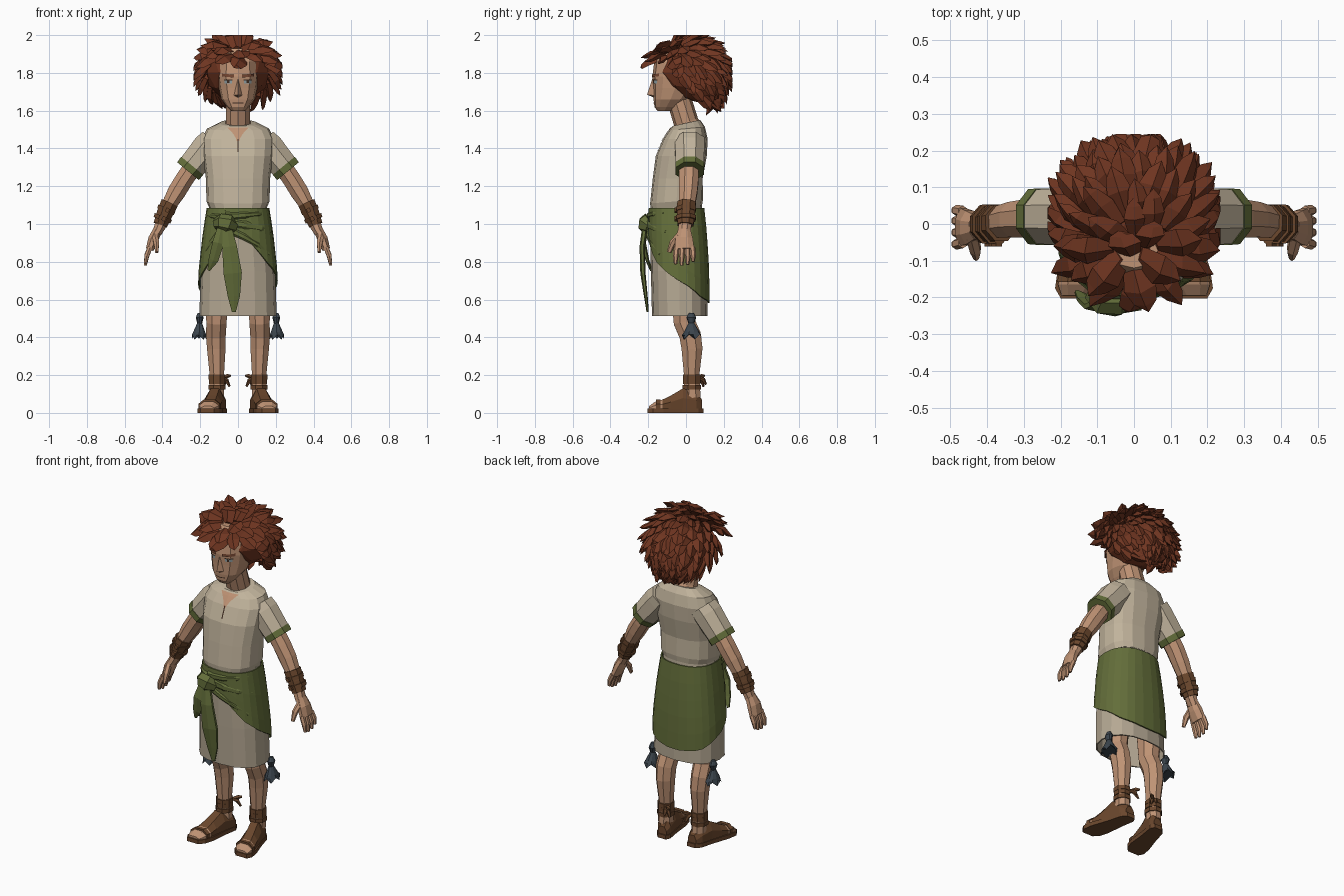
import bpy, bmesh, math, random
from mathutils import Vector as V
from mathutils.bvhtree import BVHTree

if "Cube" in bpy.data.objects:
    bpy.data.objects.remove(bpy.data.objects["Cube"])

random.seed(4)
COLORS = dict(skin=(.52, .29, .175), cream=(.53, .45, .33), linen=(.46, .39, .29), green=(.125, .155, .042),
              hair=(.16, .036, .015), leather=(.145, .063, .026), slate=(.045, .06, .075),
              dark=(.05, .025, .015), eye=(.28, .36, .38), brow=(.17, .06, .03))
MATS = {}
for k, c in COLORS.items():
    MATS[k] = bpy.data.materials.new(k)
    MATS[k].diffuse_color = (*c, 1)


def make(name, verts, faces, *mats):
    me = bpy.data.meshes.new(name)
    me.from_pydata([tuple(v) for v in verts], [], faces)
    bm = bmesh.new()
    bm.from_mesh(me)
    bmesh.ops.recalc_face_normals(bm, faces=bm.faces)
    bm.to_mesh(me)
    bm.free()
    for m in mats:
        me.materials.append(MATS[m])
    ob = bpy.data.objects.new(name, me)
    bpy.context.collection.objects.link(ob)
    return ob


def skin_rings(name, rings, *mats, caps=True, closed=True):
    n = len(rings[0])
    faces = [(r * n + i, r * n + (i + 1) % n, (r + 1) * n + (i + 1) % n, (r + 1) * n + i)
             for r in range(len(rings) - 1) for i in range(n if closed else n - 1)]
    if caps:
        faces += [tuple(range(n)), tuple(range((len(rings) - 1) * n, len(rings) * n))]
    return make(name, [p for r in rings for p in r], faces, *mats)


def spow(c, p):
    return math.copysign(abs(c) ** p, c)


def loft(name, rows, n, mat, p=.85, caps=True):
    """rows: z, half width, front y, back y, tilt"""
    rings = []
    for z, rx, f, b, k in rows:
        ring = []
        for i in range(n):
            a = math.tau * i / n
            dy = (b - f) / 2 * spow(math.sin(a), p)
            ring.append((rx * spow(math.cos(a), p), (f + b) / 2 + dy, z + k * dy))
        rings.append(ring)
    return skin_rings(name, rings, mat, caps=caps)


def tube(name, pts, n, mat, side=1, caps=True, ref=(0, 1, 0)):
    """pts: x, y, z, radius across, radius along ref"""
    P = [V(p[:3]) for p in pts]
    rings = []
    for i, q in enumerate(pts):
        t = (P[min(i + 1, len(P) - 1)] - P[max(i - 1, 0)]).normalized()
        v = (V(ref) - t * t.dot(V(ref))).normalized()
        u = t.cross(v)
        ring = [P[i] + u * q[3] * math.cos(math.tau * (j + .5) / n) + v * q[4] * math.sin(math.tau * (j + .5) / n)
                for j in range(n)]
        rings.append([(side * w.x, w.y, w.z) for w in ring])
    return skin_rings(name, rings, mat, caps=caps)


def decal(name, target, f, nu, nv, mat, off=.004):
    """thin plate laid on the front of a target; f(u, v) gives x, z"""
    bvh = BVHTree.FromPolygons([v.co for v in target.data.vertices], [p.vertices for p in target.data.polygons])
    rings = []
    for j in range(nv + 1):
        row = []
        for i in range(nu + 1):
            x, z = f(i / nu, j / nv)
            hit = bvh.ray_cast(V((x, -1, z)), V((0, 1, 0)))[0]
            row.append((x, (hit.y if hit else -.1) - off, z))
        rings.append(row)
    return skin_rings(name, rings, mat, caps=False, closed=False)


def rect(x0, x1, z0, z1, slant=0):
    return lambda u, v: (x0 + (x1 - x0) * u, z0 + (z1 - z0) * v + slant * u)


# head, neck and face
head = loft("head", [(1.597, .035, -.15, -.08, 0), (1.62, .058, -.167, -.04, 0), (1.66, .088, -.172, .01, 0),
                     (1.72, .102, -.174, .06, 0), (1.78, .11, -.178, .09, 0), (1.86, .106, -.168, .1, 0),
                     (1.93, .07, -.12, .06, 0)], 12, "skin", .8)
tube("neck", [(0, .03, 1.46, .085, .08), (0, 0, 1.54, .068, .066), (0, -.04, 1.67, .065, .065)], 10, "skin")
make("nose", [(0, -.176, 1.775), (0, -.206, 1.685), (-.023, -.166, 1.68), (.023, -.166, 1.68), (0, -.168, 1.668),
              (-.012, -.165, 1.77), (.012, -.165, 1.77)],
     [(0, 5, 2, 1), (0, 1, 3, 6), (1, 2, 4), (1, 4, 3)], "skin")
decal("mouth", head, rect(-.03, .03, 1.638, 1.643), 2, 1, "dark", .003)
for s in (-1, 1):
    decal("eyebrow", head, rect(s * .02, s * .085, 1.775, 1.79, .006), 4, 1, "brow", .008)
    decal("eyelid_line", head, rect(s * .03, s * .075, 1.760, 1.766), 3, 1, "dark", .004)
    decal("eye", head, rect(s * .033, s * .072, 1.745, 1.760), 3, 1, "eye", .004)
    decal("pupil", head, rect(s * .046, s * .057, 1.746, 1.760), 1, 1, "dark", .006)

# shirt with neck opening
shirt = loft("shirt", [(1.085, .152, -.187, .085, .1), (1.12, .167, -.19, .09, .08), (1.24, .17, -.176, .088, 0),
                       (1.36, .185, -.16, .11, 0), (1.45, .19, -.122, .115, 0), (1.505, .165, -.09, .1, .1),
                       (1.535, .095, -.07, .075, .22)], 16, "cream", .8)
decal("neck_opening", shirt, lambda u, v: ((u - .5) * (.014 + .1 * v ** 1.5), 1.44 + .072 * v), 6, 5, "skin")
decal("neck_slit", shirt, lambda u, v: ((u - .5) * .007, 1.38 + .07 * v), 2, 3, "dark")

# skirt surface, shared by the skirt and the wrap
SK = [(.512, .205, -.18, .115), (.75, .197, -.186, .112), (.95, .175, -.19, .1), (1.11, .15, -.185, .083)]


def skirt_pt(deg, z, off=0):
    z = max(SK[0][0], min(SK[-1][0], z))
    lo, hi = next((a, b) for a, b in zip(SK, SK[1:]) if z <= b[0])
    t = (z - lo[0]) / (hi[0] - lo[0])
    rx, f, b = (lo[i] + (hi[i] - lo[i]) * t for i in (1, 2, 3))
    a = math.radians(deg)
    return ((rx + off) * spow(math.cos(a), .85), (f + b) / 2 + ((b - f) / 2 + off) * spow(math.sin(a), .85), z)


skirt = skin_rings("skirt", [[skirt_pt(i * 22.5, z) for i in range(16)] for z in (.512, .75, .95, 1.11)],
                   "linen", caps=False)
HEM = [(-112, .95), (-90, .94), (-70, .89), (-45, .8), (0, .7), (45, .61), (90, .58), (135, .6), (180, .68),
       (215, .76), (235, .85), (250, .95)]
degs = [-112 + 362 * i / 26 for i in range(27)]


def hem(d):
    a, b = next((a, b) for a, b in zip(HEM, HEM[1:]) if d <= b[0] + 1e-6)
    return a[1] + (b[1] - a[1]) * (d - a[0]) / (b[0] - a[0])


wrap = skin_rings("green_wrap", [[skirt_pt(d, 1.085 + (hem(d) - 1.085) * v / 5, .012) for d in degs]
                                 for v in range(6)], "green", caps=False, closed=False)
for ob in (skirt, wrap):
    m = ob.modifiers.new("thickness", "SOLIDIFY")
    m.thickness, m.offset = .008, -1

# wrap folds, knot and hanging tails
for z0, z1, d1, r in ((1.04, 1.06, -25, .018), (1.01, .96, -20, .022), (.98, .84, -35, .018),
                      (1.03, 1.05, -160, .018), (.99, .86, -150, .02)):
    tube("wrap_fold", [(*skirt_pt(-108 + (d1 + 108) * t, z0 + (z1 - z0) * t, .012), .012 * (1.1 - t), r * (1.3 - t))
                       for t in (0, .33, .66, 1)], 6, "green", ref=(0, 0, 1))
tube("knot", [(-.12, -.19, 1.0, .02, .03), (-.09, -.215, 1.01, .035, .045), (-.05, -.22, 1.0, .035, .05),
              (-.015, -.195, .98, .02, .03)], 6, "green", ref=(0, 0, 1))
tube("long_tail", [(-.06, -.215, 1.0, .025, .015), (-.045, -.232, .88, .045, .014), (-.028, -.228, .74, .056, .014),
                   (-.022, -.213, .62, .038, .01), (-.022, -.203, .535, .012, .006)], 6, "green")
tube("short_tail", [(-.085, -.21, 1.0, .02, .015), (-.105, -.225, .9, .035, .013), (-.13, -.205, .81, .03, .01),
                    (-.155, -.185, .755, .008, .006)], 6, "green")

# mirrored limbs and accessories
for s in (-1, 1):
    tube("sleeve", [(.13, .02, 1.44, .08, .085), (.16, .02, 1.405, .088, .085), (.245, .02, 1.304, .079, .08)],
         8, "cream", s)
    tube("sleeve_trim", [(.242, .02, 1.308, .082, .083), (.265, .02, 1.28, .08, .081)], 8, "green", s)
    tube("arm", [(.22, .015, 1.33, .052, .056), (.285, .015, 1.235, .052, .056), (.325, .012, 1.17, .052, .052),
                 (.365, .005, 1.1, .042, .046), (.412, -.005, .99, .033, .036), (.43, -.01, .95, .026, .038)],
         8, "skin", s)
    tube("wrist_cuff", [(.362, .003, 1.112, .05, .053), (.388, 0, 1.055, .046, .052), (.412, -.003, .995, .04, .046)],
         8, "leather", s)
    for z in (1.075, 1.03):
        x = .38 + (1.075 - z) * .42
        tube("cuff_strap", [(x - .004, 0, z + .01, .053, .057), (x + .004, 0, z - .01, .051, .055)], 8, "leather", s)
        tube("cuff_buckle", [(x - .012, -.056, z + .008, .014, .008), (x, -.056, z - .012, .014, .008)],
             4, "leather", s)
    # hand
    tube("palm", [(.427, -.008, .965, .026, .036), (.448, -.01, .92, .03, .05), (.468, -.008, .865, .022, .056)],
         8, "skin", s)
    for y, ln in ((-.05, .92), (-.021, 1), (.008, .95), (.034, .78)):
        tube("finger", [(.466, y, .875, .015, .016), (.484, y * 1.1, .875 - .05 * ln, .014, .015),
                        (.49, y * 1.1, .875 - .095 * ln, .008, .009)], 6, "skin", s)
    tube("thumb", [(.44, -.035, .94, .018, .018), (.432, -.07, .9, .017, .018), (.43, -.09, .85, .009, .012)],
         6, "skin", s)
    # leg
    tube("leg", [(.1, -.01, .86, .07, .08), (.113, -.008, .56, .062, .07), (.114, -.008, .48, .058, .062),
                 (.117, .022, .41, .056, .062), (.115, .032, .34, .053, .06), (.112, .03, .2, .041, .044),
                 (.112, .035, .08, .042, .046)], 8, "skin", s)
    # foot, skin only at the toes
    rings = []
    for y, w, h in ((.085, .028, .07), (.055, .043, .11), (-.015, .045, .13), (-.08, .05, .092), (-.125, .053, .07),
                    (-.165, .052, .058), (-.195, .036, .036)):
        cx = .112 - (y - .03) * .22
        rings.append([(s * (cx + a * w), y, .015 + b * (h - .015))
                      for a, b in ((-1, 0), (-1, .55), (-.5, 1), (.5, 1), (1, .55), (1, 0))])
    foot = skin_rings("foot", rings, "leather", "skin")
    for p in foot.data.polygons:
        p.material_index = int(p.center.y < -.126)
    strap = [(s * (.112 - (y - .03) * .22 + a * .056), y, b) for y in (-.135, -.158)
             for a, b in ((-1, .01), (-1, .048), (-.5, .071), (.5, .071), (1, .048), (1, .01))]
    skin_rings("toe_strap", [strap[:6], strap[6:]], "leather")
    outline = [(y, a) for y, a in ((.092, .026), (.065, .045), (-.02, .05), (-.12, .062), (-.175, .058), (-.203, .036))]
    ring = [(y, a) for y, a in outline] + [(y, -a) for y, a in outline[::-1]]
    skin_rings("sandal_sole", [[(s * (.112 - (y - .03) * .22 + a), y, z) for y, a in ring] for z in (0, .024)],
               "leather")
    # ankle straps and bow
    for z, r in ((.19, .047), (.165, .046), (.135, .049)):
        tube("ankle_strap", [(.112, .031, z + .012, r, r + .004), (.112, .031, z - .012, r, r + .004)], 8, "leather", s)
    for dx, dy, dz in ((-.045, .035, .012), (-.04, .03, -.045), (-.015, .045, -.035)):
        tube("ankle_bow", [(.085, .065, .185, .008, .008), (.085 + dx * .6, .065 + dy * .6, .19 + dz * .4, .012, .012),
                           (.085 + dx, .065 + dy * .9, .185 + dz, .006, .006)], 5, "leather", s, ref=(1, 0, 0))
    # tassel with a ragged end
    tas = tube("tassel", [(.203, .028, .53, .01, .012), (.203, .028, .505, .022, .026), (.203, .028, .475, .014, .016),
                          (.205, .03, .43, .032, .04), (.206, .032, .39, .04, .054)], 10, "slate", s)
    for i, v in enumerate(tas.data.vertices):
        if i >= 40 and i % 2:
            v.co.z += .025

# hair: rounded core covered with swept pointed locks
def scalp(d):
    p = V((d.x * .172, .015 + d.y * .168, 1.803 + d.z * .158))
    p.y += max(0, 1.78 - p.z) * .35
    return p


bm = bmesh.new()
bmesh.ops.create_icosphere(bm, subdivisions=2, radius=1)
verts = [scalp(v.co) for v in bm.verts]
faces = [tuple(v.index for v in f.verts) for f in bm.faces]
bm.free()
make("hair_core", verts, faces, "hair")

verts, faces = [], []
pole = V((.06, -.55, .83)).normalized()
N = 210
for i in range(N):
    z = 1 - 2 * (i + .5) / N
    a = i * 2.39996
    d = V((math.cos(a) * math.sqrt(1 - z * z), math.sin(a) * math.sqrt(1 - z * z), z))
    if z < max(-.85, min(.45, -.55 - d.y * 1.8)):
        continue
    t = (d * d.dot(pole) - pole)
    t = (t + V((random.uniform(-.25, .25), 0, random.uniform(-.15, .15)))).normalized()
    t = (t - d * t.dot(d)).normalized()
    s = t.cross(d)
    front = d.y < -.35
    L = random.uniform(.1, .135) * (.9 if front else 1)
    w = random.uniform(.028, .038) * (1.3 if front else 1)
    h = random.uniform(.04, .068) + (.02 if front else 0)
    p = scalp(d)
    k = len(verts)
    for f, lift, ww, th in ((-.1, -.005, .6, .018), (.4, .026 if not front else .045, 1, .02),
                            (.75, h * .75, .7, .013)):
        c = p + t * L * f + d * lift
        verts += [c - s * w * ww, c + d * th, c + s * w * ww, c - d * th]
    verts.append(p + t * L * .98 + d * h)
    for r in (0, 4):
        faces += [(k + r + j, k + r + (j + 1) % 4, k + r + 4 + (j + 1) % 4, k + r + 4 + j) for j in range(4)]
    faces += [(k + 8 + j, k + 8 + (j + 1) % 4, k + 12) for j in range(4)] + [(k, k + 1, k + 2, k + 3)]
verts = [(max(-.235, min(.235, v.x)), max(-.24, min(.245, v.y)), min(2, v.z)) for v in verts]
make("hair_locks", verts, faces, "hair")

for m in bpy.data.materials:
    if m.users and not m.is_grease_pencil:
        m.use_nodes = True
        m.node_tree.nodes["Principled BSDF"].inputs["Base Color"].default_value = m.diffuse_color
